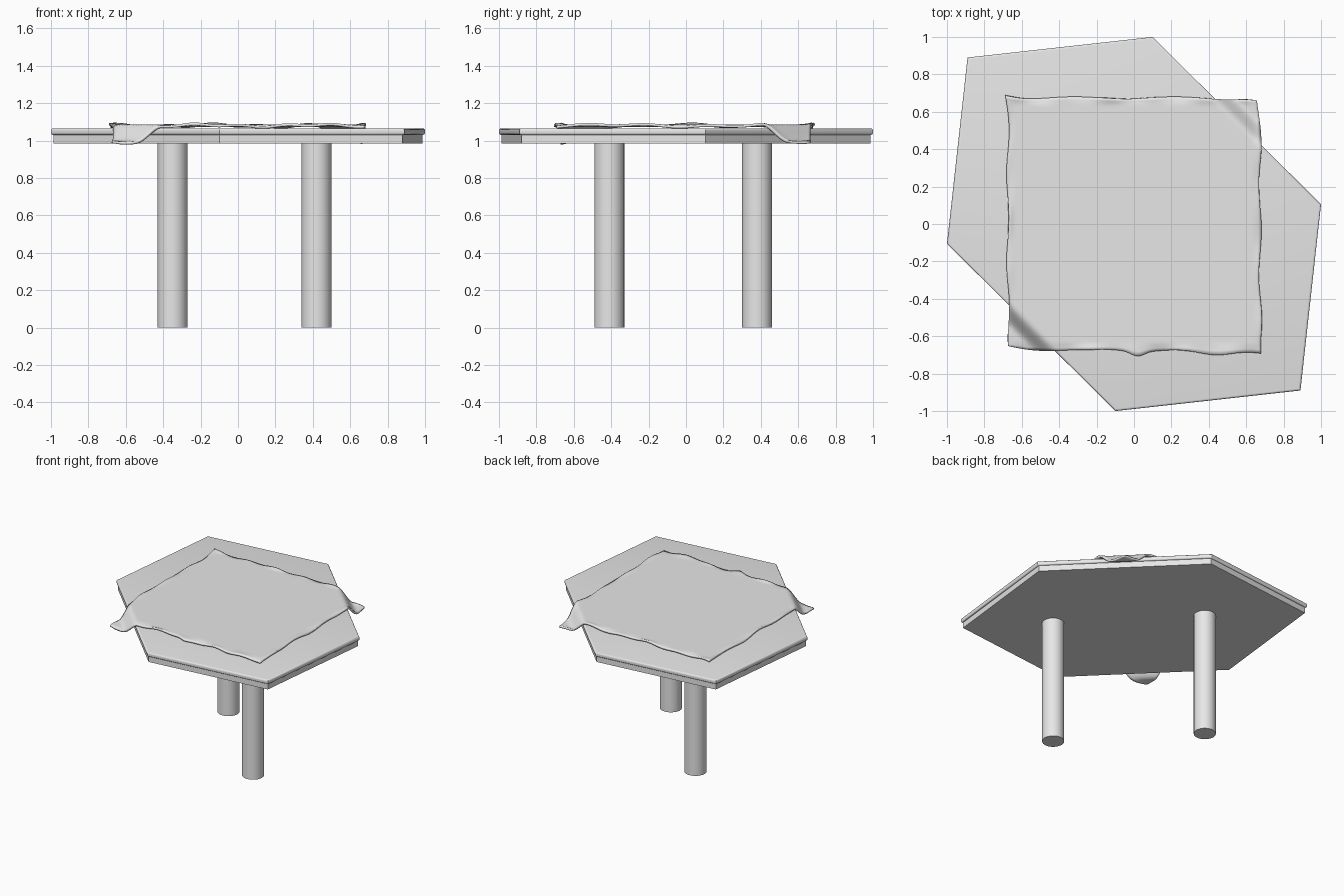
import bpy, bmesh, math

cube = bpy.data.objects.get("Cube")
if cube:
    bpy.data.objects.remove(cube, do_unlink=True)

# One plain grey for every part
grey = bpy.data.materials.new("plain_grey")
grey.use_nodes = True
colour = (0.8, 0.8, 0.8, 1)
grey.diffuse_color = colour
grey.node_tree.nodes["Principled BSDF"].inputs["Base Color"].default_value = colour


def add_part(name, bm, smooth_angle=35):
    bmesh.ops.recalc_face_normals(bm, faces=bm.faces)
    mesh = bpy.data.meshes.new(name)
    bm.to_mesh(mesh)
    bm.free()
    mesh.materials.append(grey)
    mesh.shade_smooth()
    mesh.set_sharp_from_angle(angle=math.radians(smooth_angle))
    obj = bpy.data.objects.new(name, mesh)
    bpy.context.scene.collection.objects.link(obj)
    return obj


def smoothstep(a, b, t):
    t = min(1, max(0, (t - a) / (b - a)))
    return t * t * (3 - 2 * t)


# Stretched hexagon outline: half of it, then the same turned half way round
half = [(0.1, 1.0), (-0.89, 0.89), (-1.0, -0.105)]
outline = half + [(-x, -y) for x, y in half]


def add_slab(name, scale, bottom, top, rounding=0):
    bm = bmesh.new()
    face = bm.faces.new([bm.verts.new((x * scale, y * scale, bottom)) for x, y in outline])
    up = bmesh.ops.extrude_face_region(bm, geom=[face], use_keep_orig=True)
    verts = [g for g in up["geom"] if isinstance(g, bmesh.types.BMVert)]
    bmesh.ops.translate(bm, verts=verts, vec=(0, 0, top - bottom))
    if rounding:
        rims = [e for e in bm.edges if abs(e.verts[0].co.z - e.verts[1].co.z) < 0.001]
        bmesh.ops.bevel(bm, geom=rims, offset=rounding, segments=4, profile=0.5,
                        affect='EDGES')
    return add_part(name, bm)


# Tabletop: a straight lower board and a rounded upper board
add_slab("lower_board", 0.987, 0.985, 1.034)
add_slab("upper_board", 1.0, 1.03, 1.065, 0.012)

# Two round legs on one diagonal
for name, x, y in (("front_leg", 0.42, -0.41), ("back_leg", -0.35, 0.38)):
    bm = bmesh.new()
    bmesh.ops.create_cone(bm, cap_ends=True, segments=48, radius1=0.08, radius2=0.08, depth=0.99)
    bmesh.ops.translate(bm, verts=bm.verts, vec=(x, y, 0.495))
    add_part(name, bm)


# Square cloth: wavy edges, two corners hanging over the short sides
def drape(u, v):
    rim = smoothstep(0.94, 1, max(abs(u), abs(v)))
    corner = u * v
    x = 0.675 * u + 0.007 * rim * u * math.sin(9 * v + 2 * u)
    y = 0.675 * v + 0.006 * rim * v * math.sin(8 * u - v)
    # free corners poke out, hanging corners pull in
    poke = 0.015 * max(0, -corner) ** 12 - 0.018 * max(0, corner) ** 6
    x += poke * u * 0.6
    y += poke * v
    # small ruffles along the front edge
    front = smoothstep(-0.94, -1, v)
    ruffle = math.exp(-((x - 0.02) / 0.05) ** 2) + math.exp(-((x - 0.42) / 0.12) ** 2)
    y -= 0.026 * front * ruffle
    z = 1.087 + rim * (0.005 * math.sin(17 * u + 5 * v) + 0.005 * math.sin(13 * v - 7 * u))
    # drop beyond the table's edge
    over = (abs(x + y) - 1.1) / math.sqrt(2)
    z -= 0.088 * smoothstep(-0.012, 0.085, over)
    return x, y, z


bm = bmesh.new()
count = 90
bmesh.ops.create_grid(bm, x_segments=count, y_segments=count, size=1)
for vert in bm.verts:
    vert.co = drape(vert.co.x, vert.co.y)
cloth = add_part("cloth", bm, 50)
if cloth.data.polygons[0].normal.z < 0:
    cloth.data.flip_normals()
solid = cloth.modifiers.new("thickness", 'SOLIDIFY')
solid.thickness = 0.014
solid.offset = -1
